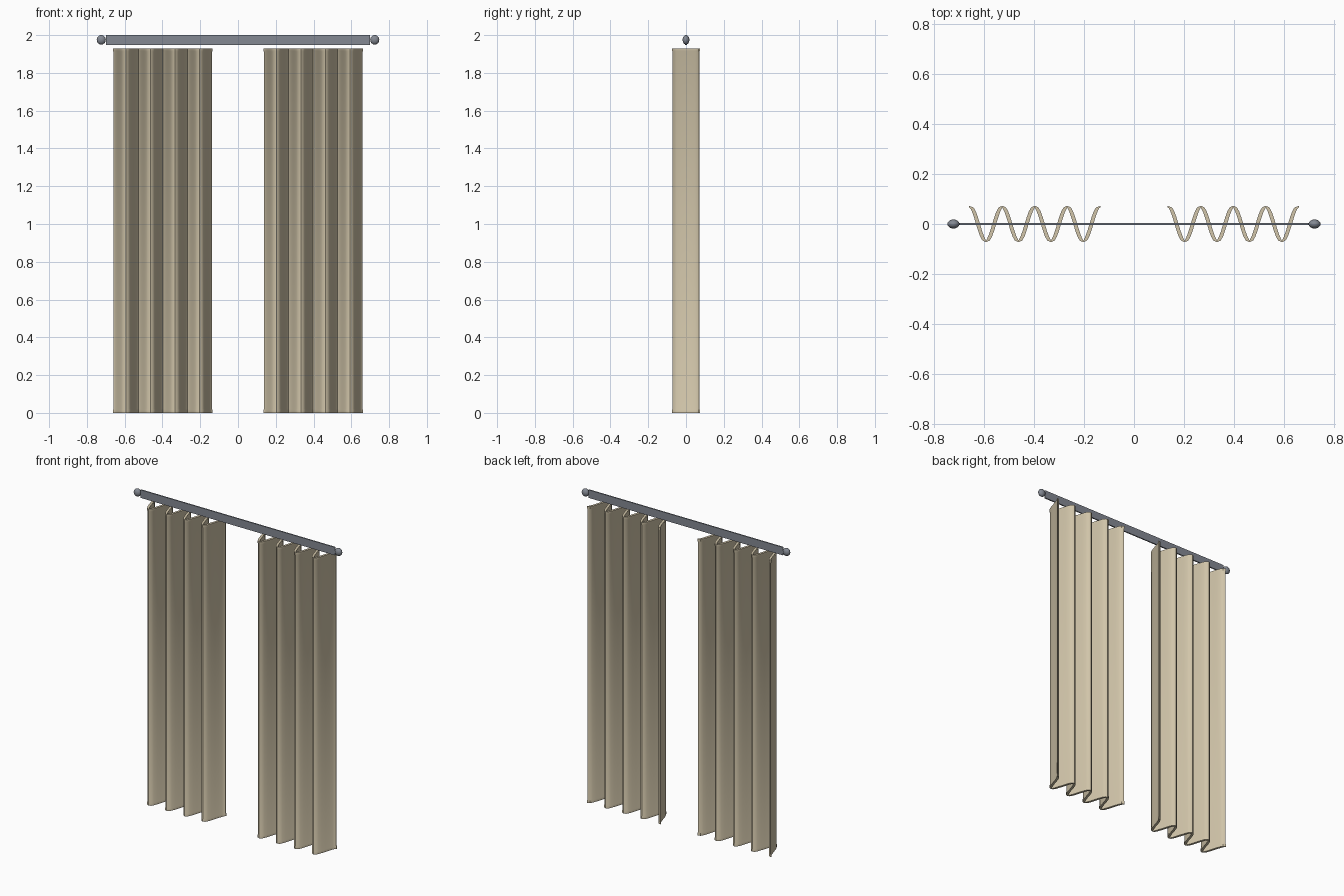
import bpy
import bmesh
import math

cube = bpy.data.objects.get("Cube")
if cube:
    bpy.data.objects.remove(cube, do_unlink=True)


def make_material(name, color):
    mat = bpy.data.materials.new(name)
    mat.use_nodes = True
    mat.diffuse_color = (*color, 1)
    mat.node_tree.nodes["Principled BSDF"].inputs["Base Color"].default_value = (*color, 1)
    return mat


fabric = make_material("sand fabric", (0.64, 0.56, 0.40))
metal = make_material("grey metal", (0.23, 0.25, 0.29))


def finish(obj, name, mat, angle=40):
    obj.name = name
    obj.data.materials.append(mat)
    bpy.ops.object.select_all(action="DESELECT")
    obj.select_set(True)
    bpy.context.view_layer.objects.active = obj
    bpy.ops.object.shade_smooth_by_angle(angle=math.radians(angle))


# Pleated panel dimensions
PLEATS, STEPS = 4, 16
HALF_WIDTH, DEPTH = 0.26, 0.07
CENTRE_X = 0.398


def pleat_outline(thick_x, thick_y, overhang):
    """Closed outline of a wavy sheet seen from above."""
    front, back = [], []
    count = PLEATS * STEPS
    wave = math.pi * PLEATS / HALF_WIDTH
    for i in range(count + 1):
        x = -HALF_WIDTH + 2 * HALF_WIDTH * i / count
        y = DEPTH * math.cos(wave * (x + HALF_WIDTH))
        slope = -DEPTH * wave * math.sin(wave * (x + HALF_WIDTH))
        length = math.hypot(1, slope)
        dx, dy = -slope / length * thick_x, thick_y / length
        if i in (0, count):
            x += math.copysign(overhang, x)
        back.append((x + dx, y + dy))
        front.append((x - dx, y - dy))
    return front + back[::-1]


def make_curtain(name, side):
    body = pleat_outline(0.006, 0.002, 0.001)
    hem = pleat_outline(0.008, 0.003, 0.004)
    levels = [(0, hem), (0.016, hem), (0.02, body),
              (1.912, body), (1.916, hem), (1.93, hem)]
    bm = bmesh.new()
    rings = [[bm.verts.new((x + side * CENTRE_X, y, z)) for x, y in outline]
             for z, outline in levels]
    n = len(body)
    for low, high in zip(rings, rings[1:]):
        for i in range(n):
            j = (i + 1) % n
            bm.faces.new((low[i], low[j], high[j], high[i]))
    # Close the bottom and top edges of the sheet
    for ring in (rings[0], rings[-1]):
        for i in range(n // 2 - 1):
            bm.faces.new((ring[i], ring[i + 1], ring[n - 2 - i], ring[n - 1 - i]))
    bmesh.ops.recalc_face_normals(bm, faces=bm.faces[:])
    mesh = bpy.data.meshes.new(name)
    bm.to_mesh(mesh)
    bm.free()
    obj = bpy.data.objects.new(name, mesh)
    bpy.context.collection.objects.link(obj)
    finish(obj, name, fabric)


for label, side in (("left", 1), ("right", -1)):
    make_curtain(label + "_curtain", side)
    # Rounded end knob
    bpy.ops.mesh.primitive_uv_sphere_add(segments=24, ring_count=12, radius=1,
                                         location=(side * 0.724, 0, 1.975))
    knob = bpy.context.object
    knob.scale = (0.024, 0.018, 0.025)
    finish(knob, label + "_finial", metal)

# Thin flat rail
bpy.ops.mesh.primitive_cube_add(size=1, location=(0, 0, 1.974))
rail = bpy.context.object
rail.scale = (1.4, 0.008, 0.052)
finish(rail, "curtain_rail", metal, 30)
